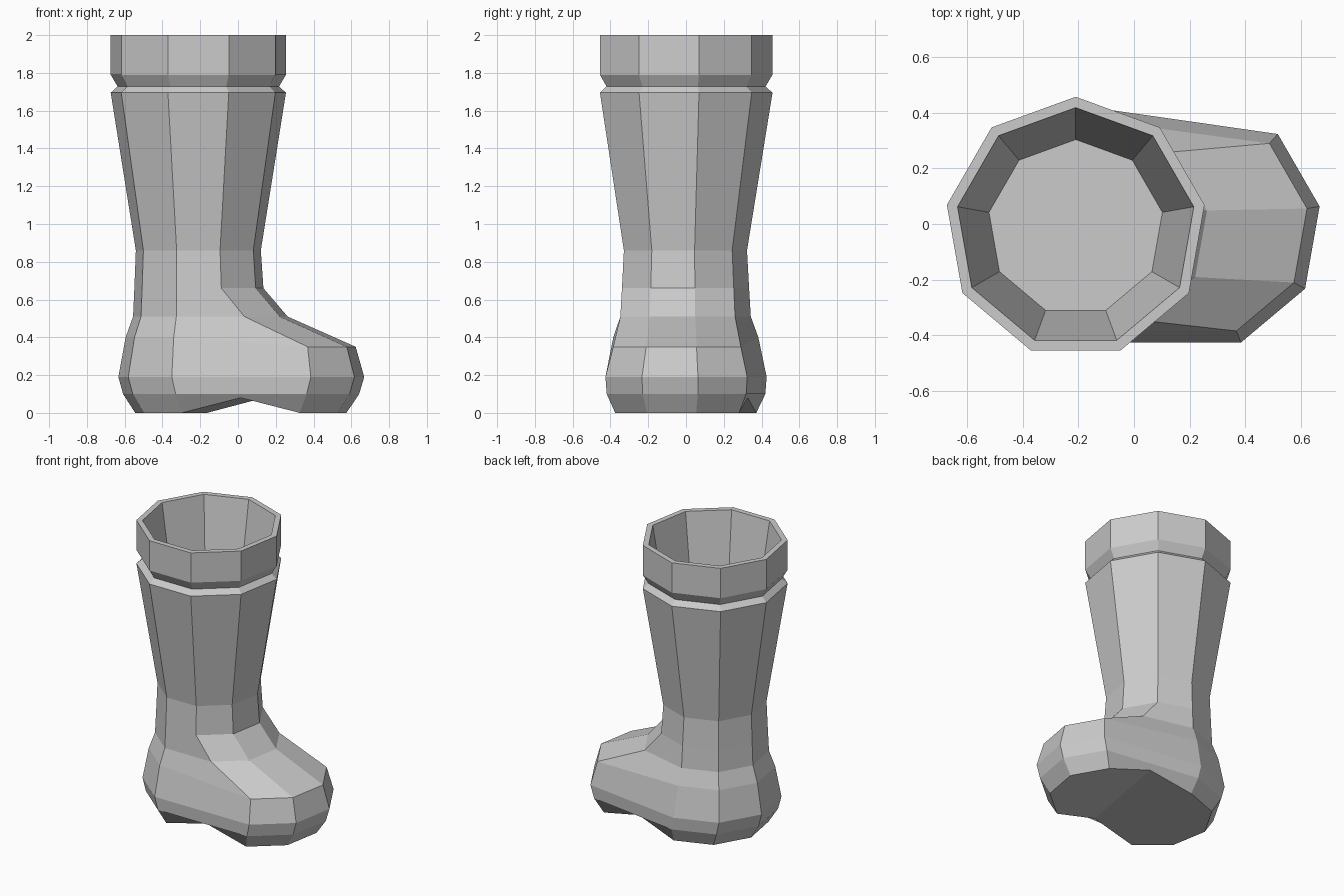
import bpy, bmesh
from math import radians, cos, sin

if "Cube" in bpy.data.objects:
    bpy.data.objects.remove(bpy.data.objects["Cube"])

SIDES = 9
CY = -0.013
TOE = (1, 2, 3, 4)          # corners that slide forward to form the foot

bm = bmesh.new()


def ring(z, r, cx=-0.21, push=0.0, drop=0.0):
    """Nine-sided ring; toe corners are pushed along +x and lowered."""
    verts = []
    for k in range(SIDES):
        a = radians(90 - 40 * k)
        toe = k in TOE
        verts.append(bm.verts.new((cx + r * cos(a) + push * toe,
                                   CY + r * sin(a),
                                   z - drop * toe)))
    return verts


# Cross-sections: sole, foot, ankle, shaft, collar, then down inside
sections = [
    (0.00, 0.385, -0.165, 0.36),
    (0.10, 0.433, -0.182, 0.397),
    (0.19, 0.440, -0.200, 0.435),
    (0.40, 0.396, -0.205, 0.438, 0.05),
    (0.51, 0.356, -0.205, 0.117),
    (0.66, 0.347, -0.207),
    (0.86, 0.336),
    (1.695, 0.471),
    (1.728, 0.434),
    (1.79, 0.471),
    (2.00, 0.471),
    (2.00, 0.432),
    (1.30, 0.317),
]
rings = [ring(*s) for s in sections]

# Raised arch points midway along both sides of the sole
sole = rings[0]
arch = {}
for k in (0, 4):
    p = (sole[k].co + sole[k + 1].co) / 2
    p.z = 0.08
    arch[k] = bm.verts.new(p)

# Walls between neighbouring rings
for i, (lo, hi) in enumerate(zip(rings, rings[1:])):
    for k in range(SIDES):
        n = (k + 1) % SIDES
        mid = [arch[k]] if i == 0 and k in arch else []
        bm.faces.new([lo[k]] + mid + [lo[n], hi[n], hi[k]])

# Inner floor, and the sole as toe and heel halves meeting at the arch
bm.faces.new(rings[-1])
bm.faces.new([arch[0]] + sole[1:5] + [arch[4]])
bm.faces.new([arch[4]] + sole[5:] + [sole[0], arch[0]])

bmesh.ops.recalc_face_normals(bm, faces=bm.faces)
mesh = bpy.data.meshes.new("boot")
bm.to_mesh(mesh)
bm.free()
boot = bpy.data.objects.new("boot", mesh)
bpy.context.collection.objects.link(boot)
